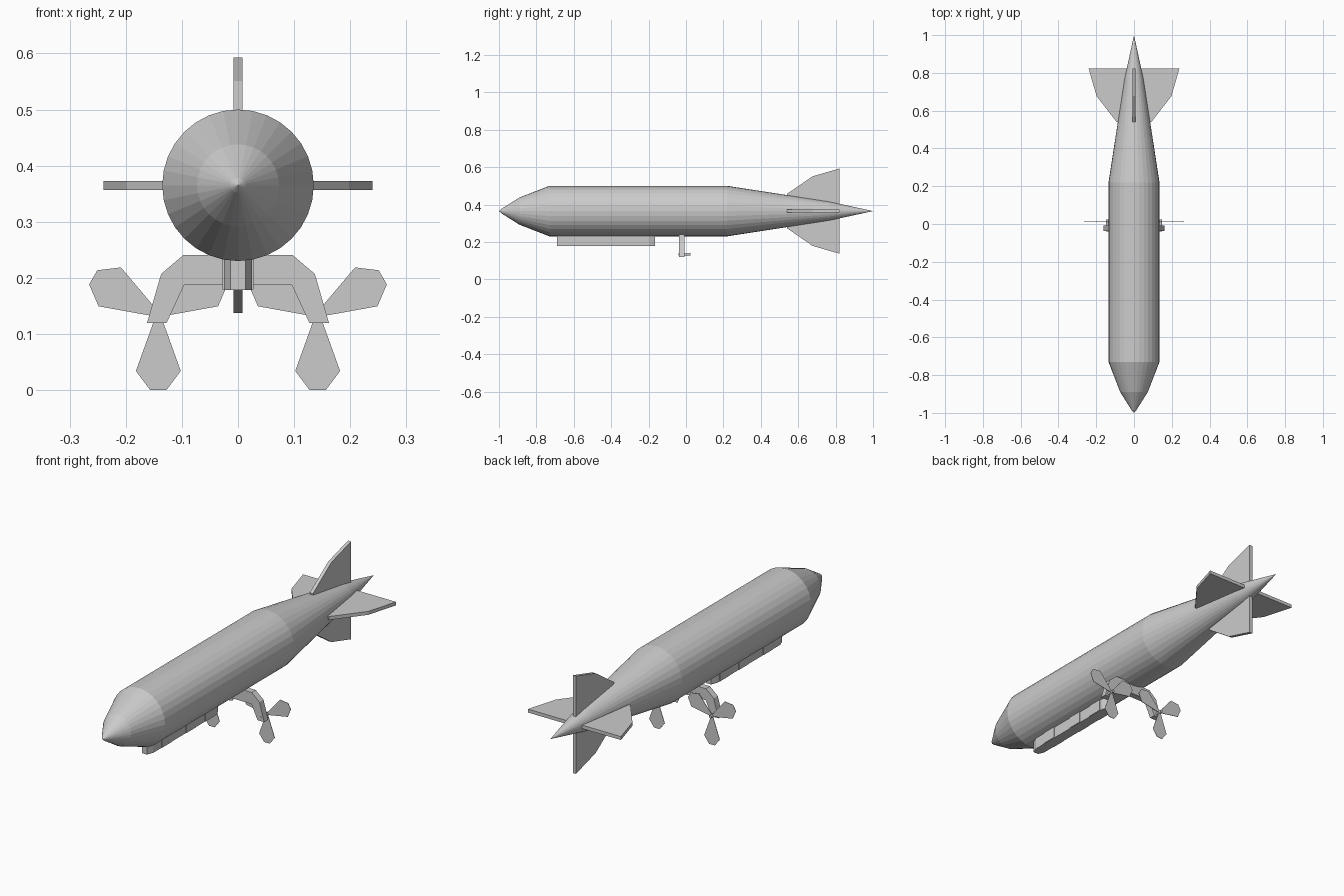
import bpy, bmesh, math
from mathutils import Matrix, Vector

if "Cube" in bpy.data.objects:
    bpy.data.objects.remove(bpy.data.objects["Cube"])

AXIS = 0.365  # height of the hull centre line


def make(name, bm):
    bmesh.ops.recalc_face_normals(bm, faces=bm.faces)
    me = bpy.data.meshes.new(name)
    bm.to_mesh(me)
    bm.free()
    ob = bpy.data.objects.new(name, me)
    bpy.context.collection.objects.link(ob)
    return ob


def plate(name, points, push=None):
    """Flat polygon from 3D points, optionally extruded along push."""
    bm = bmesh.new()
    face = bm.faces.new([bm.verts.new(p) for p in points])
    if push:
        res = bmesh.ops.extrude_face_region(bm, geom=[face], use_keep_orig=True)
        verts = [g for g in res["geom"] if isinstance(g, bmesh.types.BMVert)]
        bmesh.ops.translate(bm, verts=verts, vec=push)
    return make(name, bm)


# Hull: profile (y, radius) spun around the long axis
profile = [(-1, 0), (-0.985, 0.013), (-0.89, 0.073), (-0.73, 0.135),
           (0.22, 0.135), (0.77, 0.05), (1, 0)]
bm = bmesh.new()
verts = [bm.verts.new((0, y, AXIS + r)) for y, r in profile]
edges = [bm.edges.new(pair) for pair in zip(verts, verts[1:])]
bmesh.ops.spin(bm, geom=verts + edges, cent=(0, 0, AXIS), axis=(0, 1, 0),
               angle=2 * math.pi, steps=32, use_duplicate=False)
bmesh.ops.remove_doubles(bm, verts=bm.verts, dist=0.0005)
make("hull", bm)

# Tail fins: one outline, turned four times
for i, (name, span) in enumerate([("top_fin", 0.228), ("right_fin", 0.24),
                                  ("bottom_fin", 0.228), ("left_fin", 0.24)]):
    outline = [(0.54, 0.0), (0.54, 0.092), (0.677, span - 0.042),
               (0.822, span), (0.822, 0.0)]
    fin = plate(name, [(-0.008, y, r) for y, r in outline], (0.016, 0, 0))
    fin.data.transform(Matrix.Translation((0, 0, AXIS))
                       @ Matrix.Rotation(i * math.pi / 2, 4, 'Y'))

# Gondola with tapered ends and slightly raised side panels
half = [(0.013, -0.69), (0.025, -0.66), (0.025, -0.195), (0.013, -0.165)]
plan = half + [(-x, y) for x, y in reversed(half)]
plate("gondola", [(x, y, 0.178) for x, y in plan], (0, 0, 0.07))
for i, y in enumerate((-0.60, -0.42, -0.28)):
    panel = [(-0.028, y), (0.028, y), (0.028, y + 0.07), (-0.028, y + 0.07)]
    plate(f"gondola_panel_{i + 1}", [(x, v, 0.179) for x, v in panel], (0, 0, 0.065))

# Arched engine bracket
arch = [(0.097, 0.241), (0.137, 0.207), (0.162, 0.12), (0.127, 0.12), (0.096, 0.187)]
arch += [(-x, z) for x, z in reversed(arch)]
plate("engine_bracket", [(x, -0.038, z) for x, z in arch], (0, 0.03, 0))

# Propeller shafts and three-bladed propellers on both sides
blade = [(-0.004, 0), (-0.04, 0.1), (-0.0145, 0.134), (0.0145, 0.134),
         (0.04, 0.1), (0.004, 0)]
for side, sx in (("right", 1), ("left", -1)):
    hub = Vector((sx * 0.142, 0.01, 0.134))
    bm = bmesh.new()
    bmesh.ops.create_cone(bm, cap_ends=True, segments=12, radius1=0.007, radius2=0.007,
                          depth=0.063, matrix=Matrix.Translation((hub.x, -0.0075, hub.z))
                          @ Matrix.Rotation(math.pi / 2, 4, 'X'))
    make(f"{side}_shaft", bm)
    for i in range(3):
        turn = Matrix.Rotation(i * math.tau / 3, 3, 'Y')
        plate(f"{side}_blade_{i + 1}",
              [hub + turn @ Vector((x, 0, -r)) for x, r in blade], (0, 0.002, 0))
